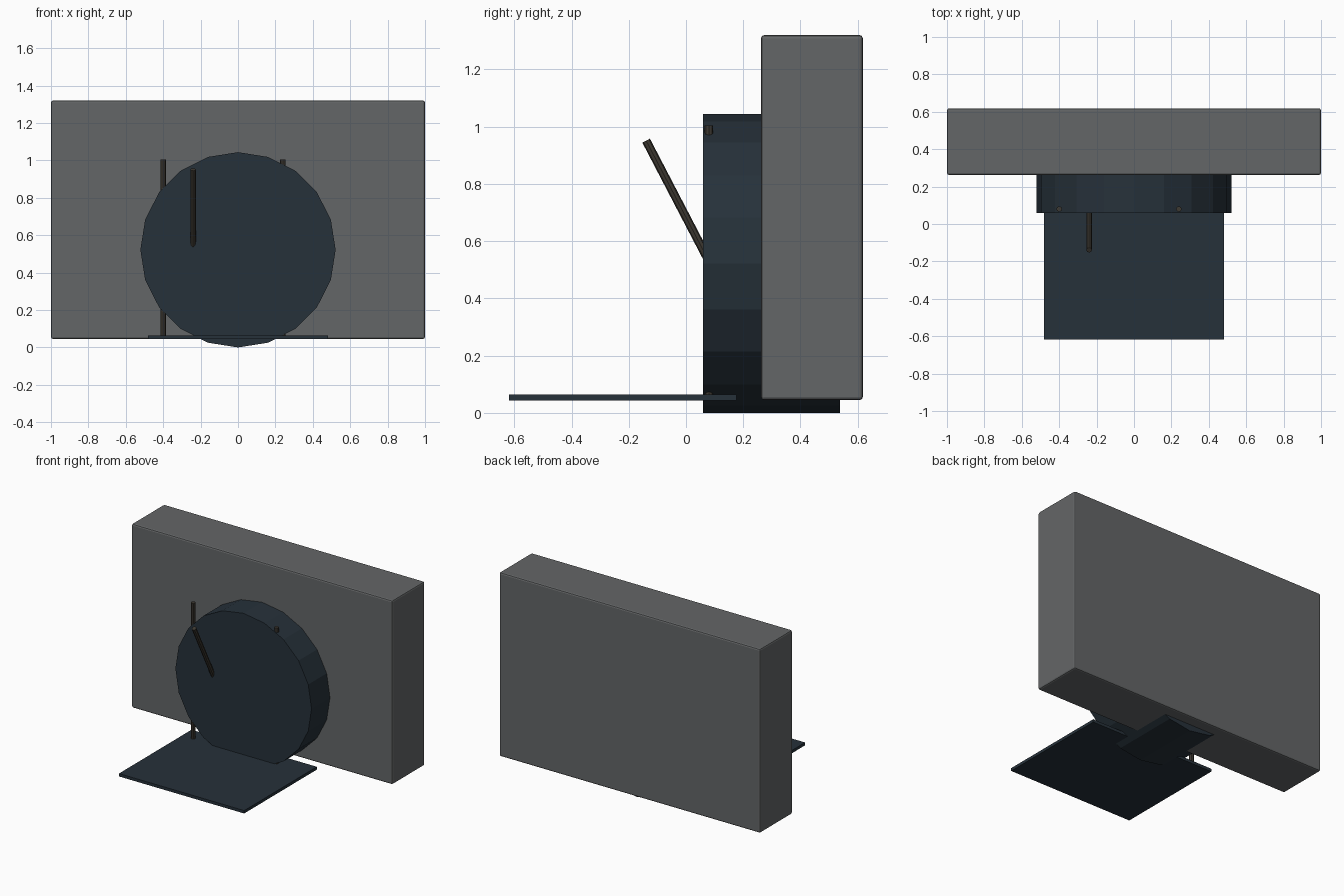
import bpy, bmesh, math
from mathutils import Matrix, Vector

if "Cube" in bpy.data.objects:
    bpy.data.objects.remove(bpy.data.objects["Cube"])


def material(name, rgba):
    m = bpy.data.materials.new(name)
    m.diffuse_color = rgba
    m.use_nodes = True
    m.node_tree.nodes["Principled BSDF"].inputs["Base Color"].default_value = m.diffuse_color
    return m


GREY = material("casing_grey", (0.127, 0.133, 0.136, 0.9))
NAVY = material("dark_slate_blue", (0.0194, 0.0307, 0.0423, 1))
BROWN = material("dark_brown", (0.048, 0.041, 0.032, 1))


def add(name, bm, mat):
    me = bpy.data.meshes.new(name)
    bm.to_mesh(me)
    bm.free()
    me.materials.append(mat)
    ob = bpy.data.objects.new(name, me)
    bpy.context.collection.objects.link(ob)
    return ob


def box(name, lo, hi, mat):
    lo, hi = Vector(lo), Vector(hi)
    bm = bmesh.new()
    bmesh.ops.create_cube(bm, size=1, matrix=Matrix.Translation((lo + hi) / 2)
                          @ Matrix.Diagonal((hi - lo).to_4d()))
    return add(name, bm, mat)


def cylinder(name, centre, radius, length, tilt, sides, mat):
    bm = bmesh.new()
    bmesh.ops.create_cone(bm, cap_ends=True, segments=sides, radius1=radius,
                          radius2=radius, depth=length,
                          matrix=Matrix.Translation(centre) @ Matrix.Rotation(tilt, 4, 'X'))
    return add(name, bm, mat)


# Main casing with a slightly softened edge
casing = box("casing", (-1, 0.262, 0.045), (1, 0.618, 1.32), GREY)
bevel = casing.modifiers.new("soft_edge", 'BEVEL')
bevel.width = 0.011
bevel.segments = 2

# Round drum, running back into the casing
cylinder("drum", (0, 0.299, 0.522), 0.522, 0.478, math.pi / 2, 20, NAVY)

# Flat tray in front
box("tray", (-0.48, -0.618, 0.044), (0.48, 0.177, 0.064), NAVY)

# Two upright rods and one leaning forward
for name, x, tilt in (("left_rod", -0.40, 0), ("right_rod", 0.24, 0),
                      ("leaning_rod", -0.24, math.radians(27.5))):
    cylinder(name, (x, 0.08, 0.53), 0.015, 0.95, tilt, 8, BROWN)
